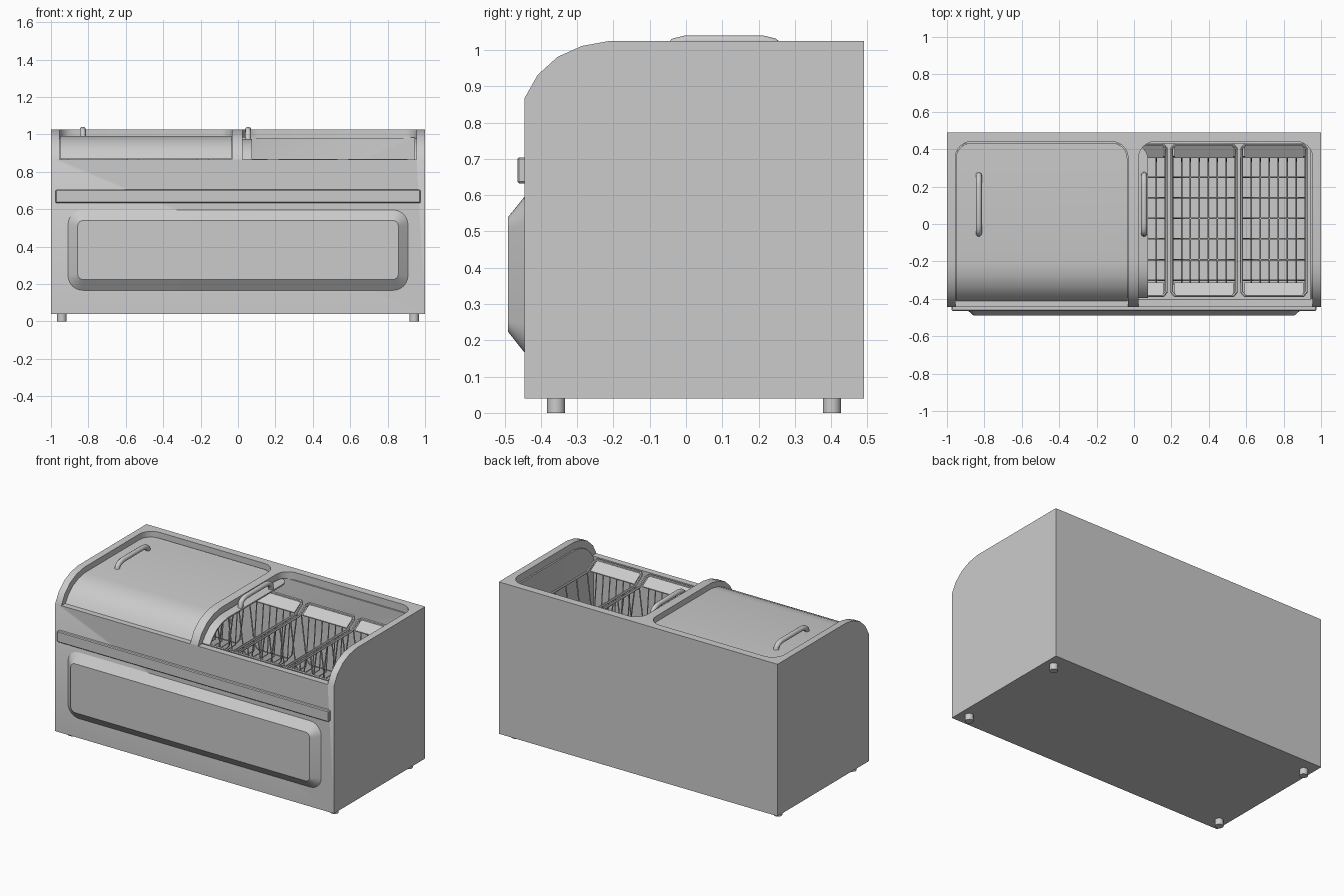
import bpy, bmesh, math
from mathutils import Vector

old = bpy.data.objects.get("Cube")
if old:
    bpy.data.objects.remove(old, do_unlink=True)

grey = bpy.data.materials.new("light_grey")
grey.use_nodes = True
COLOR = (0.6, 0.6, 0.6, 1)
grey.diffuse_color = COLOR
grey.node_tree.nodes["Principled BSDF"].inputs["Base Color"].default_value = COLOR

# Curved front shoulder of the cabinet, as (y, z)
ARC = [Vector(p) for p in ((-.445, .867), (-.409, .931), (-.354, .981), (-.287, 1.011), (-.21, 1.025))]
BACK = .49


def shoulder(d):
    """The shoulder curve moved inwards by d."""
    pts = []
    for i, p in enumerate(ARC):
        if i == 0:
            n = Vector((1, 0))
        elif i == len(ARC) - 1:
            n = Vector((0, -1))
        else:
            t = (ARC[i + 1] - ARC[i - 1]).normalized()
            n = Vector((t.y, -t.x))
        pts.append(tuple(p + n * d))
    return pts


def finish(ob, angle=30):
    ob.data.materials.clear()
    ob.data.materials.append(grey)
    bpy.ops.object.select_all(action='DESELECT')
    ob.select_set(True)
    bpy.context.view_layer.objects.active = ob
    bpy.ops.object.shade_smooth_by_angle(angle=math.radians(angle))
    return ob


def to_object(name, bm):
    bmesh.ops.recalc_face_normals(bm, faces=bm.faces)
    mesh = bpy.data.meshes.new(name)
    bm.to_mesh(mesh)
    bm.free()
    ob = bpy.data.objects.new(name, mesh)
    bpy.context.collection.objects.link(ob)
    return ob


def extrude(name, profile, x0, x1, corner=0):
    """Sweep a (y, z) profile along x; corner rounds its upright back edges."""
    bm = bmesh.new()
    face = bm.faces.new([bm.verts.new((x0, y, z)) for y, z in profile])
    new = bmesh.ops.extrude_face_region(bm, geom=[face])["geom"]
    bmesh.ops.translate(bm, vec=(x1 - x0, 0, 0), verts=[v for v in new if isinstance(v, bmesh.types.BMVert)])
    if corner:
        back = max(v.co.y for v in bm.verts)
        edges = [e for e in bm.edges if all(abs(v.co.y - back) < 1e-4 for v in e.verts)
                 and abs(e.verts[0].co.x - e.verts[1].co.x) < 1e-4]
        bmesh.ops.bevel(bm, geom=edges, offset=corner, segments=6, profile=.5, affect='EDGES')
    return to_object(name, bm)


def box(name, lo, hi, bevel=0):
    ob = extrude(name, [(lo[1], lo[2]), (hi[1], lo[2]), (hi[1], hi[2]), (lo[1], hi[2])], lo[0], hi[0])
    if bevel:
        bm = bmesh.new()
        bm.from_mesh(ob.data)
        bmesh.ops.bevel(bm, geom=bm.edges[:], offset=bevel, segments=1, affect='EDGES')
        bm.to_mesh(ob.data)
        bm.free()
    return finish(ob)


def cut(ob, cutter):
    mod = ob.modifiers.new("cut", 'BOOLEAN')
    mod.operation, mod.solver, mod.object = 'DIFFERENCE', 'EXACT', cutter
    bpy.context.view_layer.objects.active = ob
    bpy.ops.object.modifier_apply(modifier=mod.name)
    bpy.data.objects.remove(cutter, do_unlink=True)


def tubes(name, paths, radius, resolution=1):
    """Round rods along (points, closed) paths, made into one mesh."""
    curve = bpy.data.curves.new(name, 'CURVE')
    curve.dimensions = '3D'
    curve.bevel_depth, curve.bevel_resolution = radius, resolution
    curve.use_fill_caps = True
    for pts, closed in paths:
        s = curve.splines.new('POLY')
        s.points.add(len(pts) - 1)
        for p, co in zip(s.points, pts):
            p.co = (*co, 1)
        s.use_cyclic_u = closed
    ob = bpy.data.objects.new(name, curve)
    bpy.context.collection.objects.link(ob)
    bpy.ops.object.select_all(action='DESELECT')
    ob.select_set(True)
    bpy.context.view_layer.objects.active = ob
    bpy.ops.object.convert(target='MESH')
    return finish(bpy.context.object, 50)


# Cabinet: shell, hollow inside, and two recesses leaving a divider between them
cabinet = extrude("cabinet", [(BACK, .04), (-.445, .04)] + shoulder(0) + [(BACK, 1.025)], -1, 1)
cut(cabinet, extrude("hollow", [(.43, .14), (-.403, .14)] + shoulder(.042) + [(.43, .983)], -.945, .945))
for x0, x1 in ((-.955, -.032), (.025, .955)):
    inner = shoulder(.048)
    recess = [(-.7, .865), (inner[0][0], .865)] + inner[1:] + [(.44, .977), (.44, 1.2), (-.7, 1.2)]
    cut(cabinet, extrude("recess", recess, x0, x1, .085))
finish(cabinet)


# Sliding lids, the right one pushed under the left one
def lid(name, depth, x0, x1):
    outer, inner = shoulder(depth), shoulder(depth + .009)
    y = .432 if depth < .045 else .425
    profile = outer + [(y, outer[-1][1]), (y, inner[-1][1])] + inner[::-1]
    finish(extrude(name, profile, x0, x1, .08))


lid("left_lid", .034, -.951, -.036)
lid("right_lid", .05, -.845, .075)

# Lid handles
for name, x, z in (("left_handle", -.83, .985), ("right_handle", .054, .972)):
    side = [(-.052, z), (-.048, 1.005), (-.03, 1.018), (.0, 1.025)]
    path = side + [(.21 - y, h) for y, h in reversed(side)]
    tubes(name, [([(x, y, h) for y, h in path], False)], .016, 3)


# Raised front panel with rounded corners and sloping sides
def rounded_loop(bm, hx, z0, z1, r, y):
    corners = ((hx - r, z1 - r), (-hx + r, z1 - r), (-hx + r, z0 + r), (hx - r, z0 + r))
    verts = []
    for i, (cx, cz) in enumerate(corners):
        for k in range(7):
            a = math.radians(90 * i + 15 * k)
            verts.append(bm.verts.new((cx + r * math.cos(a), y, cz + r * math.sin(a))))
    return verts


bm = bmesh.new()
outer = rounded_loop(bm, .91, .165, .597, .08, -.444)
inner = rounded_loop(bm, .857, .223, .54, .03, -.49)
for i in range(len(outer)):
    j = (i + 1) % len(outer)
    bm.faces.new((outer[i], outer[j], inner[j], inner[i]))
bm.faces.new(inner)
bm.faces.new(outer)
finish(to_object("front_panel", bm))

# Bumper strip
box("bumper_strip", (-.975, -.465, .632), (.975, -.44, .704), .005)

# Feet
for sx in (-1, 1):
    for y in (-.358, .402):
        bpy.ops.mesh.primitive_cylinder_add(vertices=20, radius=.025, depth=.05, location=(sx * .942, y, .025))
        bpy.context.object.name = "foot"
        finish(bpy.context.object)

# Wire baskets hanging side by side
rims, wires = [], []
RIM, LOW, FLOOR = .86, .81, .5
Y0, Y1 = -.385, .425
for b in range(-2, 3):
    cx = b * .374
    half = [(-.172, Y0 + .08, LOW), (-.172, Y0 + .02, RIM - .01), (-.155, Y0, RIM)]
    ring = half + [(-x, y, z) for x, y, z in reversed(half)]
    ring += [(-x, Y0 + Y1 - y, z) for x, y, z in ring]
    rims.append(([(cx + x, y, z) for x, y, z in ring], True))
    for k in range(7):
        y = -.3 + k * .11
        wires.append(([(cx - .172, y, LOW), (cx - .135, y, FLOOR + .03), (cx - .11, y, FLOOR),
                       (cx + .11, y, FLOOR), (cx + .135, y, FLOOR + .03), (cx + .172, y, LOW)], False))
    for k in range(6):
        x = cx - .12 + k * .048
        wires.append(([(x, Y0 + .06, LOW), (x, Y0 + .09, FLOOR), (x, Y1 - .09, FLOOR), (x, Y1 - .06, LOW)], False))
    # Sloping end plates
    for s, y in ((1, Y0), (-1, Y1)):
        a, c = (y + s * .005, RIM - .004), (y + s * .072, LOW + .004)
        finish(extrude("basket_end_plate", [a, c, (c[0], c[1] - .006), (a[0], a[1] - .006)], cx - .158, cx + .158))
tubes("basket_rims", rims, .008)
tubes("basket_wires", wires, .004)
